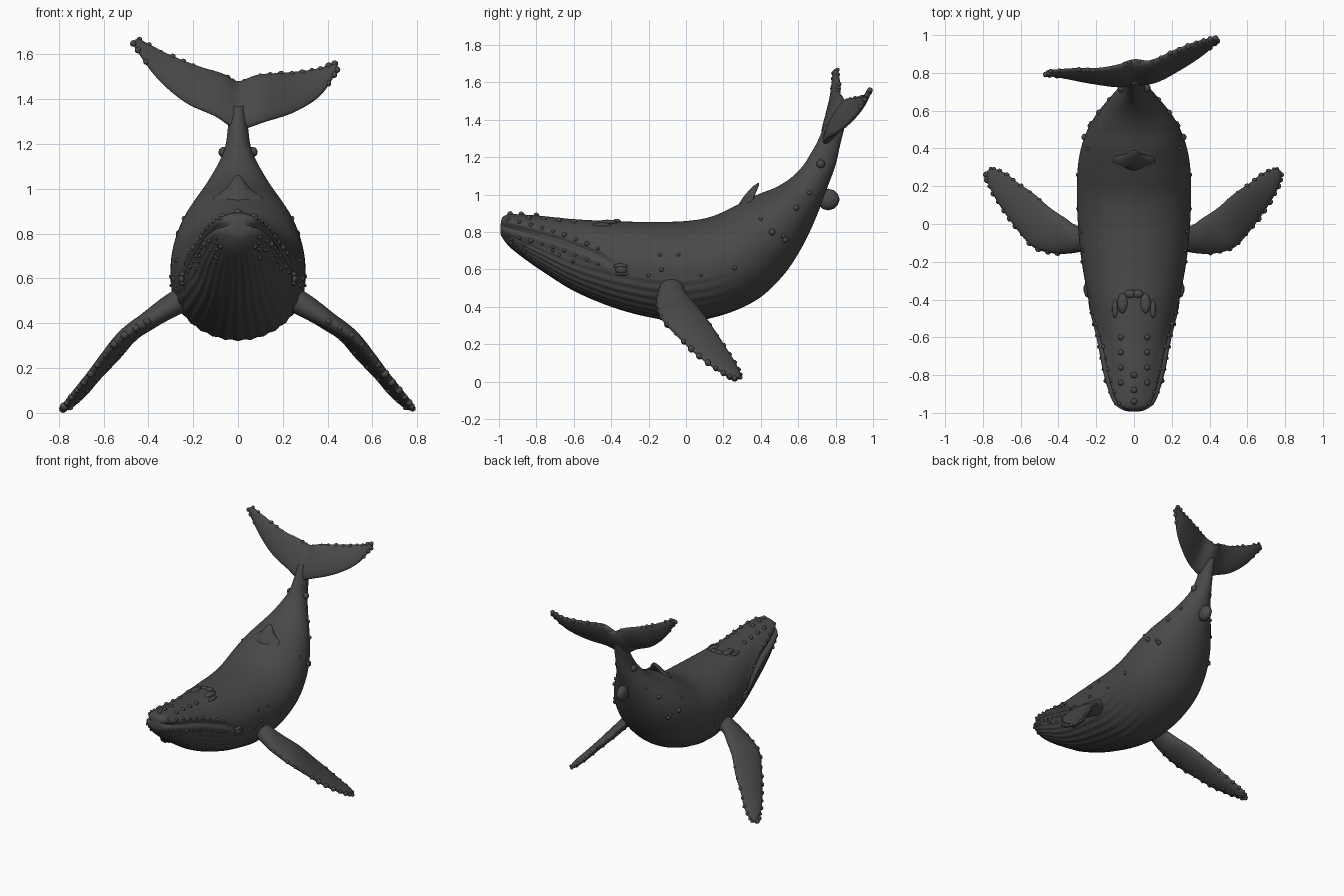
import bpy, bmesh, math, random
from mathutils import Vector, Matrix
from mathutils.bvhtree import BVHTree

if "Cube" in bpy.data.objects:
    bpy.data.objects.remove(bpy.data.objects["Cube"])

random.seed(4)
skin = bpy.data.materials.new("dark grey skin")
skin.diffuse_color = (0.07, 0.064, 0.068, 1)
skin.use_nodes = True
skin.node_tree.nodes["Principled BSDF"].inputs["Base Color"].default_value = skin.diffuse_color


def finish(bm, name):
    bmesh.ops.recalc_face_normals(bm, faces=bm.faces)
    me = bpy.data.meshes.new(name)
    bm.to_mesh(me)
    me.materials.append(skin)
    for p in me.polygons:
        p.use_smooth = True
    ob = bpy.data.objects.new(name, me)
    bpy.context.collection.objects.link(ob)
    return ob


def sample(secs, t):
    """Smooth section (edge A, edge B, thickness) at t in 0..1."""
    n = len(secs) - 1
    i = min(int(t * n), n - 1)
    f = t * n - i
    g = [secs[max(0, min(n, i + k))] for k in (-1, 0, 1, 2)]
    v = [b + 0.5 * f * (c - a + f * (2*a - 5*b + 4*c - d + f * (3*(b - c) + d - a)))
         for a, b, c, d in zip(*g)]
    return Vector(v[:3]), Vector(v[3:6]), max(v[6], 0.004)


def loft(name, secs, rows, ring, shape=None):
    bm = bmesh.new()
    loops = []
    for r in range(rows + 1):
        t = r / rows
        a, b, th = sample(secs, t)
        a0, b0, _ = sample(secs, max(0, t - 0.01))
        a1, b1, _ = sample(secs, min(1, t + 0.01))
        mid, half = (a + b) / 2, (a - b) / 2
        nor = half.cross(a1 + b1 - a0 - b0).normalized()
        loop = []
        for k in range(ring):
            u = 2 * math.pi * k / ring
            p = mid + half * math.cos(u) + nor * (th / 2 * math.sin(u))
            if shape:
                p = shape(p, mid, u)
            loop.append(bm.verts.new(p))
        loops.append(loop)
    for l0, l1 in zip(loops, loops[1:]):
        for k in range(ring):
            j = (k + 1) % ring
            bm.faces.new((l0[k], l0[j], l1[j], l1[k]))
    bm.faces.new(loops[0])
    bm.faces.new(loops[-1])
    ob = finish(bm, name)
    tree = BVHTree.FromBMesh(bm)
    bm.free()
    return ob, tree


def bumps(name, items):
    """Joined ellipsoids: (centre, radii)."""
    bm = bmesh.new()
    for c, r in items:
        r = r if isinstance(r, tuple) else (r, r, r)
        bmesh.ops.create_icosphere(bm, subdivisions=2, radius=1,
                                   matrix=Matrix.Translation(c) @ Matrix.Diagonal((*r, 1)))
    finish(bm, name)
    bm.free()


# Body: back (y, z), belly (y, z), half width
body_secs = [(0, a, b, 0, c, d, 2 * w) for a, b, c, d, w in [
    (-.99, .86, -.993, .83, .015), (-.982, .885, -.987, .79, .055),
    (-.95, .905, -.945, .735, .1), (-.88, .905, -.87, .675, .13),
    (-.77, .897, -.76, .6, .16), (-.6, .88, -.6, .5, .192), (-.4, .87, -.4, .415, .24),
    (-.2, .865, -.2, .36, .277), (0, .87, 0, .335, .297), (.14, .895, .2, .37, .302),
    (.27, .955, .38, .45, .295), (.38, 1.01, .52, .58, .265), (.48, 1.05, .62, .73, .215),
    (.56, 1.1, .70, .9, .15), (.625, 1.165, .76, 1.06, .09), (.66, 1.22, .80, 1.17, .058),
    (.70, 1.29, .825, 1.28, .045), (.74, 1.38, .85, 1.38, .035)]]
mouth = [(-1.1, .87), (-.99, .855), (-.83, .815), (-.67, .77), (-.46, .685), (-.36, .61)]


def mouth_z(y):
    for (y0, z0), (y1, z1) in zip(mouth, mouth[1:]):
        if y <= y1:
            return z0 + (z1 - z0) * (y - y0) / (y1 - y0)
    return None


def body_shape(p, mid, u):
    out = p - mid
    size = max(out.length, 0.01)
    amount = 0
    mz = mouth_z(p.y)
    if mz is not None:                      # mouth crease with lips
        d = p.z - mz
        fade = min(1, (-.36 - p.y) / .08) * min(1, size / .08)
        amount += fade * (-.022 * math.exp(-(d / .011) ** 2) + .008 * math.exp(-((d + .035) / .02) ** 2)
                          + .006 * math.exp(-((d - .03) / .018) ** 2))
    low = -math.cos(u)                      # throat pleats
    if low > .05 and p.y < .3 and (mz is None or p.z < mz - .05):
        fade = min(1, (low - .05) * 4) * min(1, (.3 - p.y) * 3) * min(1, (p.y + 1) * 5)
        amount += .0035 * fade * math.cos(u * 32)
    return p + out / size * amount


body, tree = loft("body", body_secs, 170, 128, body_shape)


def on_side(y, z):
    return tree.ray_cast(Vector((2, y, z)), Vector((-1, 0, 0)))[0]


def on_top(x, y):
    return tree.ray_cast(Vector((x, y, 3)), Vector((0, 0, -1)))[0]


def both(items):
    return [(Vector((s * c.x, c.y, c.z)), r) for c, r in items if c for s in (1, -1)]


# Flippers: leading edge, trailing edge, thickness
flip = [(.20, -.13, .54, .20, 0, .55, .12), (.33, -.155, .46, .30, -.01, .50, .10),
        (.43, -.155, .405, .37, .035, .44, .085), (.53, -.125, .34, .45, .09, .375, .075),
        (.61, -.04, .25, .53, .16, .275, .065), (.67, .04, .17, .61, .215, .19, .055),
        (.73, .13, .10, .67, .262, .115, .05), (.77, .21, .05, .73, .29, .058, .042),
        (.782, .265, .028, .76, .292, .032, .02)]
for side, s in (("left", 1), ("right", -1)):
    secs = [(s * a, b, c, s * d, e, f, t) for a, b, c, d, e, f, t in flip]
    loft(side + "_flipper", secs, 50, 32)
    knobs = []
    for i in range(13):                     # knobs along the leading edge
        a, b, t = sample(secs, .22 + .76 * i / 12)
        knobs.append((a.lerp(b, .03), random.uniform(.012, .02)))
    for i in range(8):                      # smaller ones on the trailing edge
        a, b, t = sample(secs, .45 + .53 * i / 7)
        knobs.append((b.lerp(a, .03), random.uniform(.009, .015)))
    for i in range(7):                      # knobs on the lower face
        a, b, t = sample(secs, .35 + .09 * i)
        knobs.append((a.lerp(b, .35) - Vector((s * .6, 0, .6)) * t * .5, .013))
    bumps(side + "_flipper_knobs", knobs)

# Tail flukes, one tip to the other, turned as in a swimming stroke
fluke = [(-.475, .79, 1.665, -.445, .81, 1.682, .025), (-.37, .775, 1.515, -.31, .818, 1.612, .04),
         (-.24, .75, 1.40, -.18, .82, 1.56, .05), (-.10, .73, 1.335, -.07, .842, 1.525, .06),
         (0, .735, 1.28, 0, .865, 1.49, .075), (.12, .755, 1.31, .09, .862, 1.52, .06),
         (.255, .825, 1.355, .22, .92, 1.53, .05), (.37, .90, 1.43, .345, .967, 1.545, .04),
         (.447, .97, 1.545, .435, .985, 1.572, .025)]
loft("tail_flukes", fluke, 72, 32)
knobs = []
for i in range(23):
    a, b, t = sample(fluke, .01 + .98 * i / 22)
    knobs.append((b.lerp(a, random.uniform(.02, .07)), random.uniform(.009, .017)))
for t in (.01, .04, .08, .92, .96, .99):
    a, b, _ = sample(fluke, t)
    knobs.append((a.lerp(b, .1), .015))
bumps("fluke_knobs", knobs)

# Dorsal fin: broad, swept back scoop
loft("dorsal_fin", [(-.105, .32, .95, -.105, .355, .975, .02), (-.055, .30, .95, -.05, .368, 1.015, .028),
                    (0, .28, .94, 0, .39, 1.072, .035), (.055, .30, .95, .05, .368, 1.015, .028),
                    (.105, .32, .95, .105, .355, .975, .02)], 30, 24)

# Lobe under the tail stock
bumps("tail_stock_lobe", [(Vector((0, .76, .985)), (.035, .062, .058))])

# Eyes with heavy lids
eye = on_side(-.345, .61)
bumps("eyes", both([(eye, (.018, .034, .024))]))
bumps("eyelids", both([(eye + Vector((-.004, 0, .02)), (.02, .046, .013)),
                       (eye + Vector((-.004, .005, -.022)), (.018, .04, .01))]))

# Blowhole mounds
bumps("blowhole_mounds", both([(on_top(.06, -.42), (.028, .055, .014)),
                               (on_top(.1, -.45), (.016, .05, .012)),
                               (on_top(.02, -.37), (.03, .022, .014))]))

# Head knobs: rostrum rows, upper lip and lower jaw
knobs = [(on_top(.07, y), .016) for y in (-.6, -.68, -.76, -.84)]
knobs += [(on_top(.001, y), .016) for y in (-.8, -.88, -.94)]
for i in range(9):
    y = -.95 + .06 * i
    knobs.append((on_side(y, mouth_z(y) + .035), random.uniform(.009, .014)))
    knobs.append((on_side(y, mouth_z(y) - .05), random.uniform(.008, .014)))
for i in range(10):
    y = random.uniform(-.95, -.6)
    knobs.append((on_side(y, mouth_z(y) - random.uniform(.06, .12)), .009))
bumps("head_knobs", both(knobs))

# Scattered barnacles on the flanks and tail stock
spots = [(-.14, .69, .01), (-.04, .69, .01), (.26, .62, .012), (.46, .81, .018), (.53, .77, .016),
         (.59, .94, .016), (.52, .79, .012), (-.13, .61, .012), (-.2, .58, .01), (.08, .58, .008),
         (.72, 1.175, .024), (.66, 1.02, .012), (.4, .88, .01)]
bumps("barnacles", both([(on_side(y, z), r) for y, z, r in spots]))

# Stand on the ground
low = min(v.co.z for o in bpy.data.objects for v in o.data.vertices)
for o in bpy.data.objects:
    o.location.z = -low
